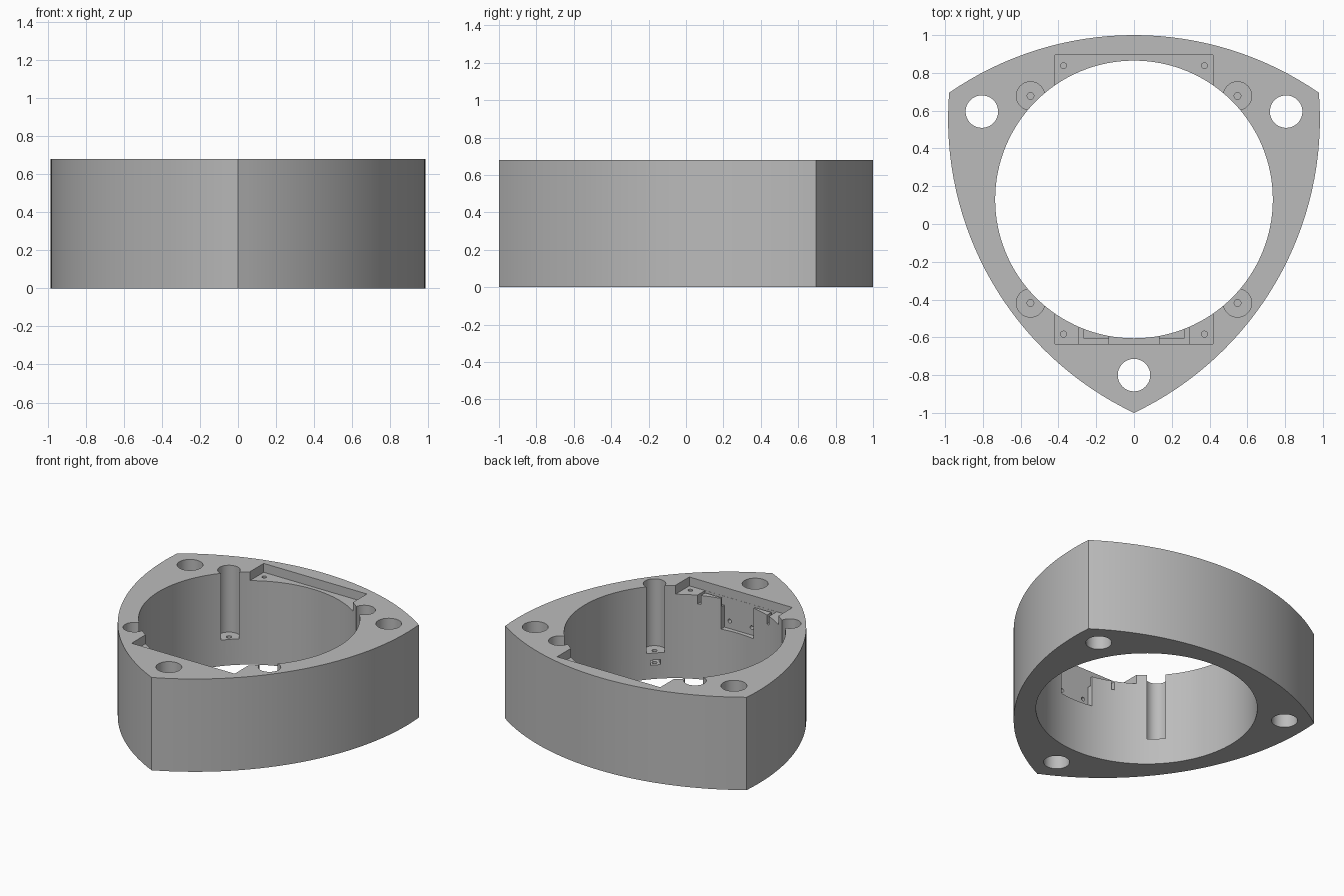
import bpy, bmesh, math
from mathutils import Matrix

if "Cube" in bpy.data.objects:
    bpy.data.objects.remove(bpy.data.objects["Cube"])

HEIGHT = 0.68
CY = 0.13            # y of the bore centre
FLOOR = 0.615        # floor of the board pocket
BACK = -0.634        # rear face of the connector recesses

grey = bpy.data.materials.new("plain grey")
grey.diffuse_color = (0.5, 0.5, 0.5, 1)
grey.use_nodes = True
grey.node_tree.nodes["Principled BSDF"].inputs["Base Color"].default_value = grey.diffuse_color


def make_object(name, bm):
    bmesh.ops.recalc_face_normals(bm, faces=bm.faces)
    mesh = bpy.data.meshes.new(name)
    bm.to_mesh(mesh)
    bm.free()
    mesh.materials.append(grey)
    obj = bpy.data.objects.new(name, mesh)
    bpy.context.collection.objects.link(obj)
    return obj


def rounded_triangle(corner=1.13, apex=0.87, steps=32):
    """Three bowed sides meeting at three sharp corners."""
    half = corner * math.sin(math.radians(60))
    sag = apex - corner / 2
    radius = (half ** 2 + sag ** 2) / (2 * sag)
    spread = math.asin(half / radius)
    points = []
    for i in range(3):
        mid = math.radians(-30 + 120 * i)
        cx, cy = [(apex - radius) * f(mid) for f in (math.cos, math.sin)]
        for s in range(steps):
            a = mid - spread + 2 * spread * s / steps
            points.append((cx + radius * math.cos(a),
                           CY + cy + radius * math.sin(a)))
    return points


# Solid body
bm = bmesh.new()
face = bm.faces.new([bm.verts.new((x, y, 0)) for x, y in rounded_triangle()])
top = bmesh.ops.extrude_face_region(bm, geom=[face])["geom"]
bmesh.ops.translate(bm, vec=(0, 0, HEIGHT),
                    verts=[v for v in top if isinstance(v, bmesh.types.BMVert)])
body = make_object("housing_ring", bm)
bpy.context.view_layer.objects.active = body
body.select_set(True)


def cut(bm):
    cutter = make_object("cutter", bm)
    cutter.hide_render = True
    mod = body.modifiers.new("cut", 'BOOLEAN')
    mod.operation = 'DIFFERENCE'
    mod.solver = 'EXACT'
    mod.object = cutter
    bpy.ops.object.modifier_apply(modifier=mod.name)
    bpy.data.objects.remove(cutter)


def cut_cylinder(x, y, radius, z0, z1, sides=32):
    bm = bmesh.new()
    bmesh.ops.create_cone(bm, cap_ends=True, segments=sides, radius1=radius,
                          radius2=radius, depth=z1 - z0,
                          matrix=Matrix.Translation((x, y, (z0 + z1) / 2)))
    cut(bm)


def cut_box(x0, x1, y0, y1, z0, z1, placement=Matrix()):
    bm = bmesh.new()
    bmesh.ops.create_cube(bm, size=1)
    bmesh.ops.scale(bm, vec=(x1 - x0, y1 - y0, z1 - z0), verts=bm.verts)
    bmesh.ops.translate(bm, vec=((x0 + x1) / 2, (y0 + y1) / 2, (z0 + z1) / 2),
                        verts=bm.verts)
    bm.transform(placement)
    cut(bm)


# Central bore and corner through holes
cut_cylinder(0, CY, 0.735, -0.1, 0.8, 128)
for i in range(3):
    a = math.radians(-90 + 120 * i)
    cut_cylinder(0.93 * math.cos(a), CY + 0.93 * math.sin(a), 0.086, -0.1, 0.8, 48)

# Shallow rectangular pocket on the top face
cut_box(-0.418, 0.418, -0.635, 0.895, FLOOR, 0.8)

for sx in (-1, 1):
    # Screw holes in the pocket floor
    for y in (0.838, -0.583):
        cut_cylinder(sx * 0.373, y, 0.016, 0.48, 0.64, 16)
    for sy in (-1, 1):
        # Deep screw wells with a pilot hole and a nut slot in the bore wall
        x, y = sx * 0.548, CY + sy * 0.548
        cut_cylinder(x, y, 0.075, 0.19, 0.8, 40)
        cut_cylinder(x, y, 0.018, 0.06, 0.25, 16)
        turn = Matrix.Translation((0, CY, 0)) @ Matrix.Rotation(math.atan2(sy, sx), 4, 'Z')
        cut_box(0.68, 0.81, -0.034, 0.034, 0.102, 0.138, turn)
    # Narrow wire slots and the channels joining them to the connector window
    xs = sorted((sx * 0.268, sx * 0.29))
    cut_box(*xs, BACK, -0.45, 0.55, 0.65)
    xs = sorted((sx * 0.12, sx * 0.28))
    cut_box(*xs, BACK, -0.606, 0.55, 0.65)

# Connector window in the front part of the bore wall, with two screw holes
cut_box(-0.132, 0.132, BACK, -0.5, 0.39, 0.65)
for x in (-0.09, 0.09):
    bm = bmesh.new()
    bmesh.ops.create_cone(bm, cap_ends=True, segments=16, radius1=0.014,
                          radius2=0.014, depth=0.1,
                          matrix=Matrix.Translation((x, -0.65, 0.445))
                          @ Matrix.Rotation(math.pi / 2, 4, 'X'))
    cut(bm)

# Smooth curved walls, sharp edges
bpy.ops.object.shade_smooth_by_angle(angle=math.radians(25))
